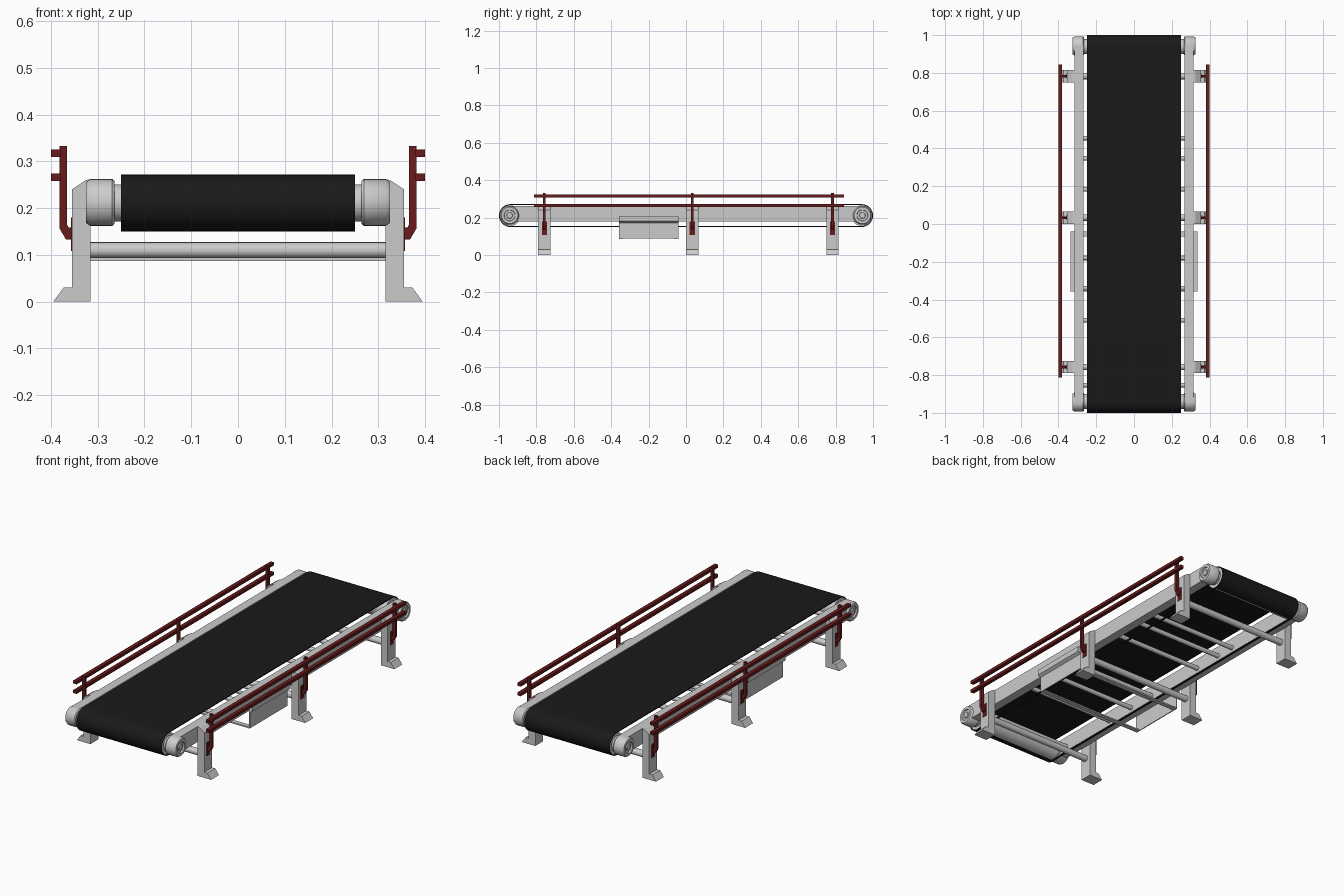
import bpy, bmesh
from math import sin, cos, pi
from mathutils import Vector

if "Cube" in bpy.data.objects:
    bpy.data.objects.remove(bpy.data.objects["Cube"])


def material(name, rgb):
    m = bpy.data.materials.new(name)
    m.diffuse_color = (*rgb, 1)
    m.use_nodes = True
    m.node_tree.nodes["Principled BSDF"].inputs["Base Color"].default_value = m.diffuse_color
    return m


BLACK = material("black_rubber", (0.01, 0.01, 0.01))
RED = material("dark_red_paint", (0.14, 0.011, 0.012))


def finish(name, bm, mat=None, smooth=False):
    bmesh.ops.recalc_face_normals(bm, faces=bm.faces)
    me = bpy.data.meshes.new(name)
    bm.to_mesh(me)
    bm.free()
    ob = bpy.data.objects.new(name, me)
    bpy.context.collection.objects.link(ob)
    if mat:
        me.materials.append(mat)
    if smooth:
        bpy.ops.object.select_all(action='DESELECT')
        bpy.context.view_layer.objects.active = ob
        ob.select_set(True)
        bpy.ops.object.shade_smooth_by_angle(angle=0.6)
    return ob


def prism(name, pts, axis, a, b, mat=None, smooth=False):
    """Extrude a closed profile: (x, z) along y, or (y, z) along x."""
    bm = bmesh.new()
    if axis == 'Y':
        vs = [bm.verts.new((p, a, q)) for p, q in pts]
        move = (0, b - a, 0)
    else:
        vs = [bm.verts.new((a, p, q)) for p, q in pts]
        move = (b - a, 0, 0)
    face = bm.faces.new(vs)
    out = bmesh.ops.extrude_face_region(bm, geom=[face])
    moved = [v for v in out['geom'] if isinstance(v, bmesh.types.BMVert)]
    bmesh.ops.translate(bm, verts=moved, vec=move)
    return finish(name, bm, mat, smooth)


def box(name, x0, x1, y0, y1, z0, z1, mat=None):
    return prism(name, [(x0, z0), (x1, z0), (x1, z1), (x0, z1)], 'Y', y0, y1, mat)


def lathe_x(name, profile, y, z, seg=32):
    """Spin an (x, radius) profile around an axis parallel to x."""
    bm = bmesh.new()
    rings = [[bm.verts.new((x, y + r * cos(2 * pi * i / seg), z + r * sin(2 * pi * i / seg)))
              for i in range(seg)] for x, r in profile]
    for A, B in zip(rings, rings[1:]):
        for i in range(seg):
            j = (i + 1) % seg
            bm.faces.new((A[i], A[j], B[j], B[i]))
    bm.faces.new(rings[0])
    bm.faces.new(rings[-1])
    return finish(name, bm, None, True)


def rod(name, y, z, half, r, seg=20):
    return lathe_x(name, [(-half, r), (half, r)], y, z, seg)


AXLE_Y, AXLE_Z = 0.939, 0.211
R_OUT, R_IN = 0.061, 0.056


# belt: upper run wrapping half way round both end drums
def wrap(r):
    N = 16
    front = [(-AXLE_Y - r * sin(pi * i / N), AXLE_Z - r * cos(pi * i / N)) for i in range(N + 1)]
    return front + [(-y, z) for y, z in reversed(front)]


prism("belt", wrap(R_OUT) + wrap(R_IN)[::-1], 'X', -0.25, 0.25, BLACK, True)

# end drums
for label, y in (("front", -AXLE_Y), ("back", AXLE_Y)):
    rod(label + "_drum", y, AXLE_Z, 0.248, R_IN - 0.001, 32)
    rod(label + "_drum_shaft", y, AXLE_Z, 0.27, 0.04, 32)

LEGS = (("front", -0.757), ("middle", 0.034), ("back", 0.783))

for side, s in (("left", -1), ("right", 1)):
    def sx(pts):
        return [(s * x, z) for x, z in pts]

    # thin lower belt edge
    prism(side + "_belt_edge", sx([(0.242, 0.15), (0.25, 0.15), (0.25, 0.156), (0.242, 0.156)]),
          'Y', -AXLE_Y, AXLE_Y, BLACK)

    # long side beam
    prism(side + "_beam", sx([(0.267, 0.18), (0.315, 0.18), (0.315, 0.262), (0.267, 0.262)]),
          'Y', -0.945, 0.945)

    # bearing housings with a recessed ring
    for label, y in (("front", -0.943), ("back", 0.943)):
        prof = [(0.264, 0.046), (0.269, 0.05), (0.316, 0.05), (0.325, 0.044), (0.325, 0.03),
                (0.318, 0.028), (0.318, 0.017), (0.323, 0.015)]
        lathe_x(f"{side}_{label}_bearing", [(s * x, r) for x, r in prof], y, 0.212)

    for label, y in LEGS:
        # leg with flared foot
        prism(f"{side}_{label}_leg",
              sx([(0.315, 0), (0.395, 0), (0.373, 0.03), (0.355, 0.03), (0.355, 0.24),
                  (0.325, 0.26), (0.315, 0.262)]), 'Y', y - 0.033, y + 0.033)
        # guard post and its mounting plate
        prism(f"{side}_{label}_guard_post",
              sx([(0.354, 0.133), (0.368, 0.133), (0.382, 0.157), (0.382, 0.333), (0.366, 0.333),
                  (0.366, 0.165), (0.362, 0.158), (0.354, 0.158)]), 'Y', y - 0.007, y + 0.007, RED)
        prism(f"{side}_{label}_guard_plate",
              sx([(0.35, 0.108), (0.357, 0.108), (0.357, 0.18), (0.35, 0.18)]),
              'Y', y - 0.014, y + 0.014, RED)

    # two guard rails
    for label, z in (("upper", 0.317), ("lower", 0.266)):
        prism(f"{side}_{label}_guard_rail",
              sx([(0.38, z - 0.008), (0.4, z - 0.008), (0.4, z + 0.008), (0.38, z + 0.008)]),
              'Y', -0.813, 0.845, RED)

    # folded side panel
    prism(side + "_side_panel",
          sx([(0.315, 0.088), (0.32, 0.088), (0.32, 0.172), (0.336, 0.182), (0.336, 0.21),
              (0.315, 0.21)]), 'Y', -0.358, -0.04)

# tubes joining opposite legs
for label, y in LEGS:
    rod(label + "_leg_tube", y, 0.11, 0.315, 0.017)

# support rods under the upper belt run
for i, y in enumerate((0.455, 0.347, 0.183, -0.18, -0.34, -0.51, -0.853)):
    rod(f"support_rod_{i + 1}", y, 0.205, 0.27, 0.012)

# flat bars joining the side panels
for label, y in (("front", -0.345), ("back", -0.053)):
    box(label + "_panel_bar", -0.316, 0.316, y - 0.012, y + 0.012, 0.087, 0.094)
